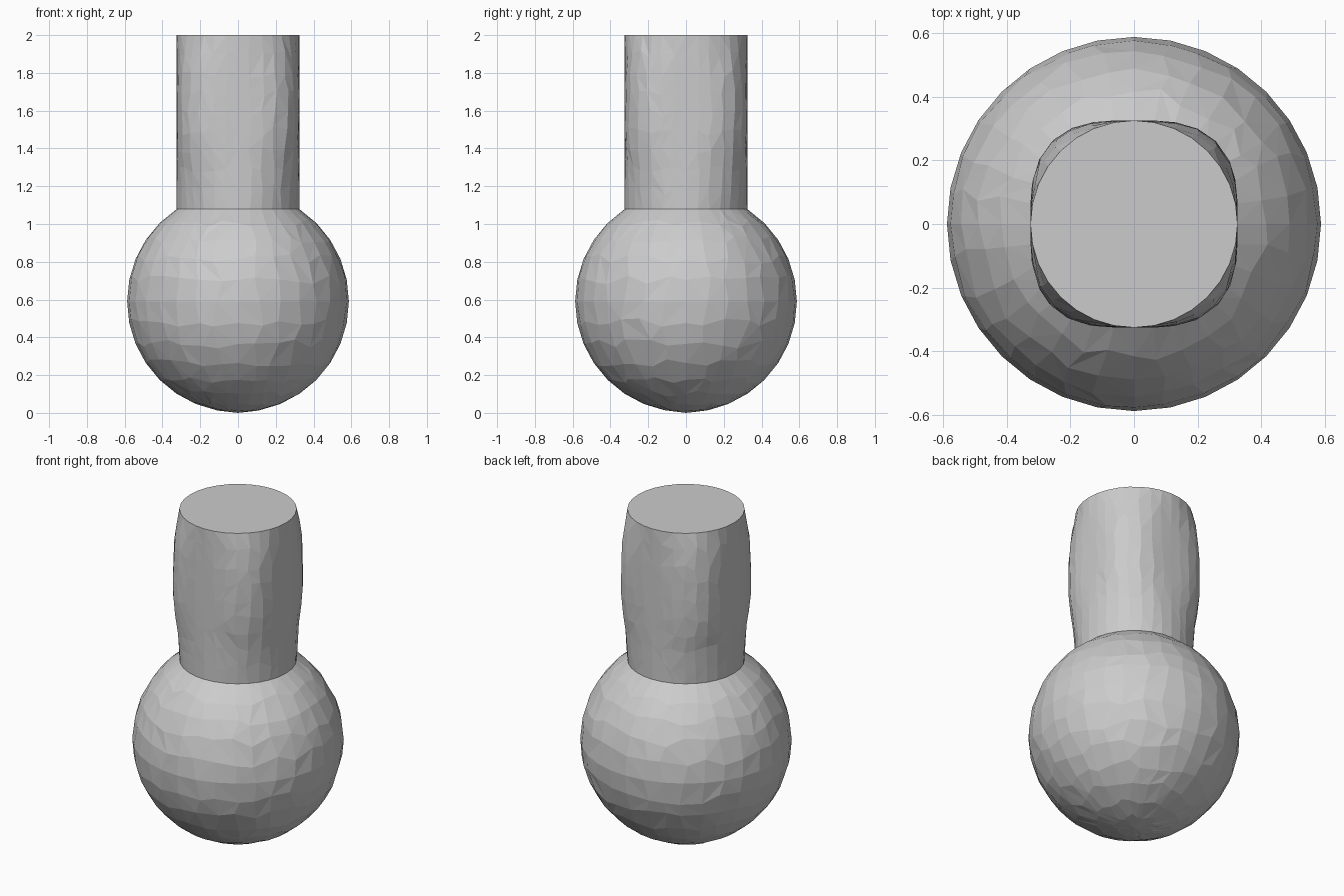
import bpy, bmesh, math, random

if "Cube" in bpy.data.objects:
    bpy.data.objects.remove(bpy.data.objects["Cube"])

random.seed(4)
SIDES = 32
R, NECK, CENTRE = 0.587, 0.325, 0.59


def loft(name, rings, cap_start=False, cap_end=False):
    """Skin rings of points into one flat-shaded triangulated mesh."""
    bm = bmesh.new()
    loops = [[bm.verts.new(p) for p in ring] for ring in rings]
    for a, b in zip(loops, loops[1:]):
        n = len(b)
        for i in range(n):
            j = (i + 1) % n
            if len(a) == 1:
                bm.faces.new((a[0], b[j], b[i]))
            elif random.random() < 0.5:
                bm.faces.new((a[i], a[j], b[j]))
                bm.faces.new((a[i], b[j], b[i]))
            else:
                bm.faces.new((a[i], a[j], b[i]))
                bm.faces.new((a[j], b[j], b[i]))
    if cap_start:
        bm.faces.new(list(reversed(loops[0])))
    if cap_end:
        bm.faces.new(loops[-1])
    bmesh.ops.recalc_face_normals(bm, faces=bm.faces)
    mesh = bpy.data.meshes.new(name)
    bm.to_mesh(mesh)
    bm.free()
    obj = bpy.data.objects.new(name, mesh)
    bpy.context.collection.objects.link(obj)
    return obj


def wobble(i, amount):
    # leave the front, side and back outlines clean
    return 0 if i % (SIDES // 4) == 0 else random.uniform(-amount, amount)


# Ball: a sphere, cut open where the neck starts, with a clean equator
top_lat = math.acos(NECK / R)
lats = [-math.pi / 2 + k * math.pi / 16 for k in range(1, 13)] + [top_lat]
ball = [[(0, 0, 0)]]
for lat in lats:
    clean = abs(lat) < 0.01 or lat == top_lat
    ring = []
    for i in range(SIDES):
        t = 2 * math.pi * i / SIDES + (0 if clean else wobble(i, 0.05))
        la = lat + (0 if clean else wobble(i, 0.045))
        ring.append((R * math.cos(la) * math.cos(t),
                     R * math.cos(la) * math.sin(t),
                     CENTRE + R * math.sin(la)))
    ball.append(ring)
loft("ball", ball)

# Neck: round at both ends, swelling towards the four diagonals between them
z0 = CENTRE + R * math.sin(top_lat)
swell = [0, 0.02, 0.045, 0.09, 0.12, 0.125, 0.12, 0.105, 0.06, 0]
neck = []
for k, s in enumerate(swell):
    end = k in (0, len(swell) - 1)
    ring = []
    for i in range(SIDES):
        t = 2 * math.pi * i / SIDES + (0 if end else wobble(i, 0.04))
        r = NECK * (1 + s * math.sin(2 * t) ** 2)
        z = z0 + (2 - z0) * k / (len(swell) - 1) + (0 if end else wobble(i, 0.025))
        ring.append((r * math.cos(t), r * math.sin(t), z))
    neck.append(ring)
loft("neck", neck, cap_end=True)
